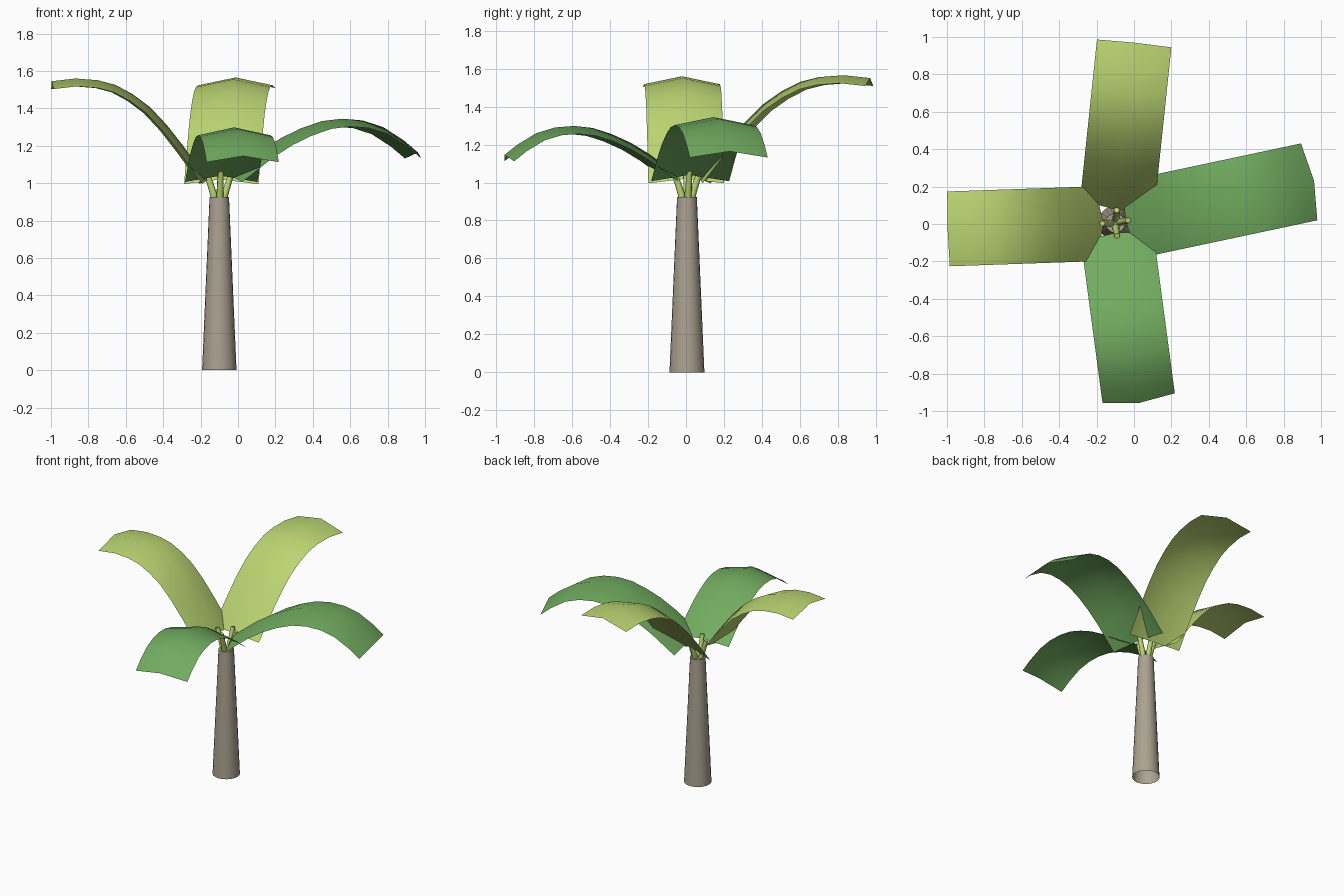
import bpy, bmesh, math
from mathutils import Vector

cube = bpy.data.objects.get("Cube")
if cube:
    bpy.data.objects.remove(cube, do_unlink=True)

CENTRE = Vector((-0.1, 0.005, 0))


def make_material(name, rgb):
    mat = bpy.data.materials.new(name)
    mat.use_nodes = True
    mat.diffuse_color = (*rgb, 1)
    mat.node_tree.nodes["Principled BSDF"].inputs["Base Color"].default_value = (*rgb, 1)
    return mat


bark = make_material("grey_brown_bark", (0.41, 0.36, 0.28))
lime = make_material("lime_leaf", (0.50, 0.67, 0.17))
green = make_material("green_leaf", (0.165, 0.41, 0.115))


def add_object(name, bm, mat, angle=60):
    mesh = bpy.data.meshes.new(name)
    bm.to_mesh(mesh)
    bm.free()
    mesh.materials.append(mat)
    obj = bpy.data.objects.new(name, mesh)
    bpy.context.collection.objects.link(obj)
    bpy.ops.object.select_all(action="DESELECT")
    obj.select_set(True)
    bpy.context.view_layer.objects.active = obj
    bpy.ops.object.shade_smooth_by_angle(angle=math.radians(angle))
    return obj


def tapered_tube(name, start, end, r_start, r_end, sides, mat):
    """Tube between two points, open at the start and capped at the end."""
    bm = bmesh.new()
    turn = (end - start).to_track_quat("Z", "Y")
    rings = []
    for point, radius in ((start, r_start), (end, r_end)):
        angles = [math.tau * i / sides for i in range(sides)]
        rings.append([bm.verts.new(point + turn @ Vector((radius * math.cos(a), radius * math.sin(a), 0)))
                      for a in angles])
    low, high = rings
    for i in range(sides):
        j = (i + 1) % sides
        bm.faces.new((low[i], low[j], high[j], high[i]))
    bm.faces.new(high)
    return add_object(name, bm, mat)


def leaf(name, profile, heading, reach, rise, width, mat):
    """Arched strip with a raised midrib, swept along a side profile."""
    bm = bmesh.new()
    a = math.radians(heading)
    out = Vector((math.cos(a), math.sin(a), 0))
    side = Vector((-out.y, out.x, 0))
    base = profile[0][1]
    path = [CENTRE + out * (r * reach) + Vector((0, 0, base + (z - base) * rise)) for r, z in profile]
    rows = []
    for i, p in enumerate(path):
        along = (path[min(i + 1, len(path) - 1)] - path[max(i - 1, 0)]).normalized()
        droop = along.cross(side) * -0.042
        rows.append([bm.verts.new(p + side * (s * width / 2) + droop * abs(s)) for s in (-1, 0, 1)])
    for r0, r1 in zip(rows, rows[1:]):
        for k in range(2):
            bm.faces.new((r0[k], r1[k], r1[k + 1], r0[k + 1]))
    return add_object(name, bm, mat)


# Trunk
tapered_tube("trunk", CENTRE, CENTRE + Vector((0, 0, 0.925)), 0.092, 0.052, 20, bark)

# Side profiles of the midribs: distance from the trunk axis, height
high_arch = [(0.07, 1.02), (0.13, 1.1), (0.2, 1.19), (0.3, 1.31), (0.4, 1.41),
             (0.5, 1.48), (0.6, 1.53), (0.7, 1.555), (0.83, 1.565), (0.97, 1.55)]
low_arch = [(0.05, 1.04), (0.2, 1.15), (0.3, 1.21), (0.4, 1.255), (0.5, 1.287),
            (0.6, 1.298), (0.7, 1.29), (0.8, 1.26), (0.9, 1.2), (0.97, 1.145)]

# Leaves and their short stalks
for name, profile, heading, reach, rise, width, mat in (
        ("back", high_arch, 84, 1.0, 1.0, 0.40, lime),
        ("right", high_arch, 182, 0.925, 0.99, 0.40, lime),
        ("front", low_arch, -82.4, 1.0, 1.0, 0.39, green),
        ("left", low_arch, 12, 1.12, 1.18, 0.42, green)):
    leaf(name + "_leaf", profile, heading, reach, rise, width, mat)
    a = math.radians(heading)
    out = Vector((math.cos(a), math.sin(a), 0))
    tapered_tube(name + "_stalk", CENTRE + out * 0.018 + Vector((0, 0, 0.9)),
                 CENTRE + out * 0.07 + Vector((0, 0, 1.065)), 0.02, 0.015, 8, lime)
